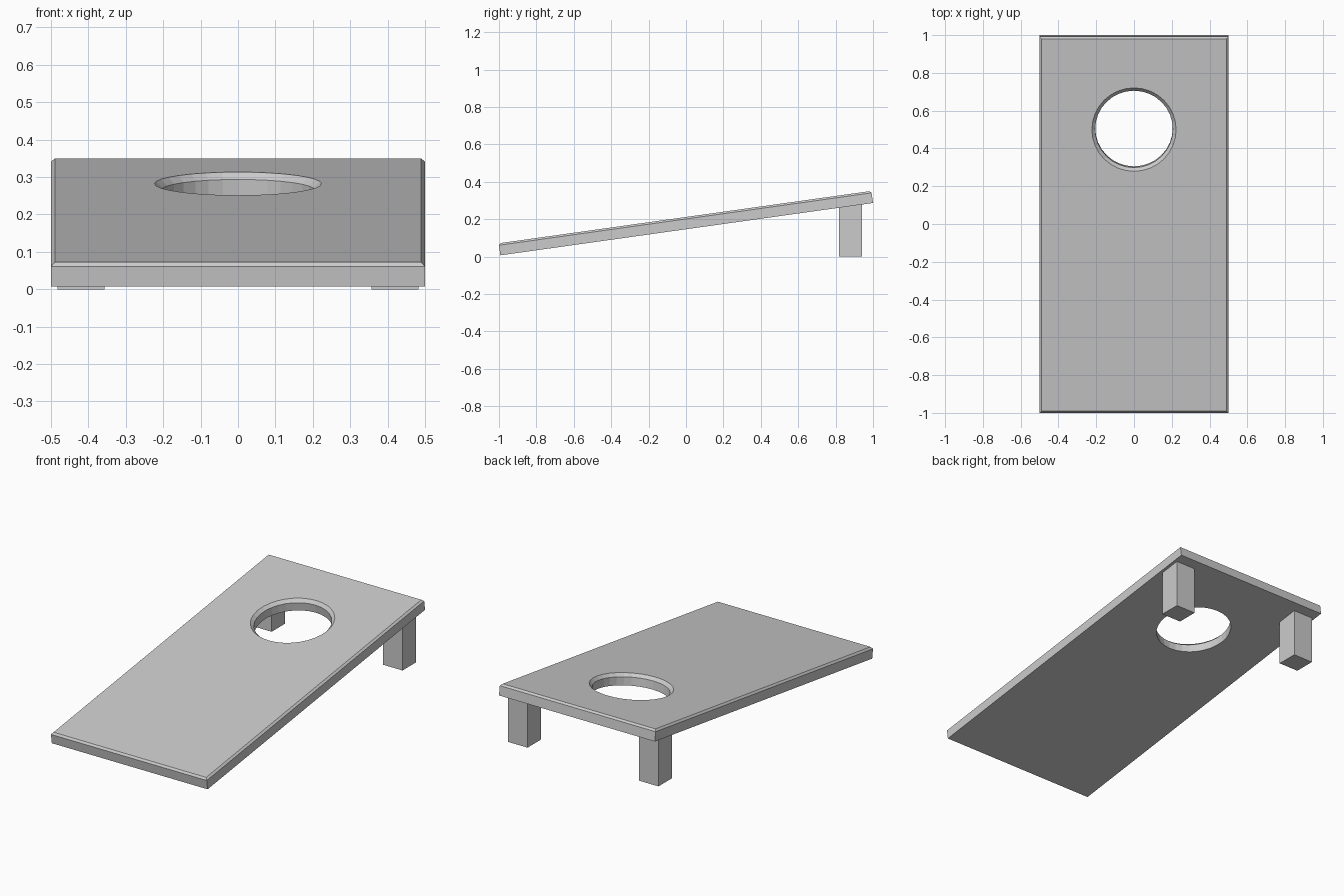
import bpy, bmesh, math
from mathutils import Matrix

if "Cube" in bpy.data.objects:
    bpy.data.objects.remove(bpy.data.objects["Cube"])

TILT = math.radians(8)
W, L, T = 1.0, 2.012, 0.065          # board width, length, thickness
HOLE_V, HOLE_R, HOLE_C = 0.51, 0.2055, 0.0175
PLACE = Matrix.Translation((0, 0.0038, 0.147)) @ Matrix.Rotation(TILT, 4, 'X')


def finish(name, bm):
    bmesh.ops.recalc_face_normals(bm, faces=bm.faces)
    mesh = bpy.data.meshes.new(name)
    bm.to_mesh(mesh)
    bm.free()
    ob = bpy.data.objects.new(name, mesh)
    bpy.context.collection.objects.link(ob)
    return ob


def box(size, centre):
    bm = bmesh.new()
    m = Matrix.Translation(centre) @ Matrix.Diagonal((*size, 1))
    bmesh.ops.create_cube(bm, size=1, matrix=m)
    return bm


# Board: flat slab with chamfered upper rim, tilted up to the back
bm = box((W, L, T), (0, 0, T / 2))
rim = [e for e in bm.edges if all(v.co.z > T * 0.9 for v in e.verts)]
bmesh.ops.bevel(bm, geom=rim, offset=0.0105, segments=1, affect='EDGES')
board = finish("board", bm)
board.matrix_world = PLACE

# Cutter: round hole that widens at the top surface
profile = [(HOLE_R, -0.1), (HOLE_R, T - HOLE_C),
           (HOLE_R + HOLE_C, T), (HOLE_R + HOLE_C, T + 0.1)]
N = 32
bm = bmesh.new()
rings = [[bm.verts.new((r * math.cos(2 * math.pi * i / N),
                        HOLE_V + r * math.sin(2 * math.pi * i / N), z))
          for i in range(N)] for r, z in profile]
for a, b in zip(rings, rings[1:]):
    for i in range(N):
        j = (i + 1) % N
        bm.faces.new((a[i], a[j], b[j], b[i]))
bm.faces.new(rings[0])
bm.faces.new(rings[-1])
cutter = finish("hole_cutter", bm)
cutter.matrix_world = PLACE
cutter.hide_render = True

cut = board.modifiers.new("hole", 'BOOLEAN')
cut.operation = 'DIFFERENCE'
cut.solver = 'EXACT'
cut.object = cutter
bpy.context.view_layer.objects.active = board
bpy.ops.object.modifier_apply(modifier=cut.name)
bpy.data.objects.remove(cutter)

# Legs: two square posts under the raised end, tops sunk into the board
for side, name in ((-1, "left_leg"), (1, "right_leg")):
    finish(name, box((0.126, 0.124, 0.29), (side * 0.42, 0.88, 0.145)))
